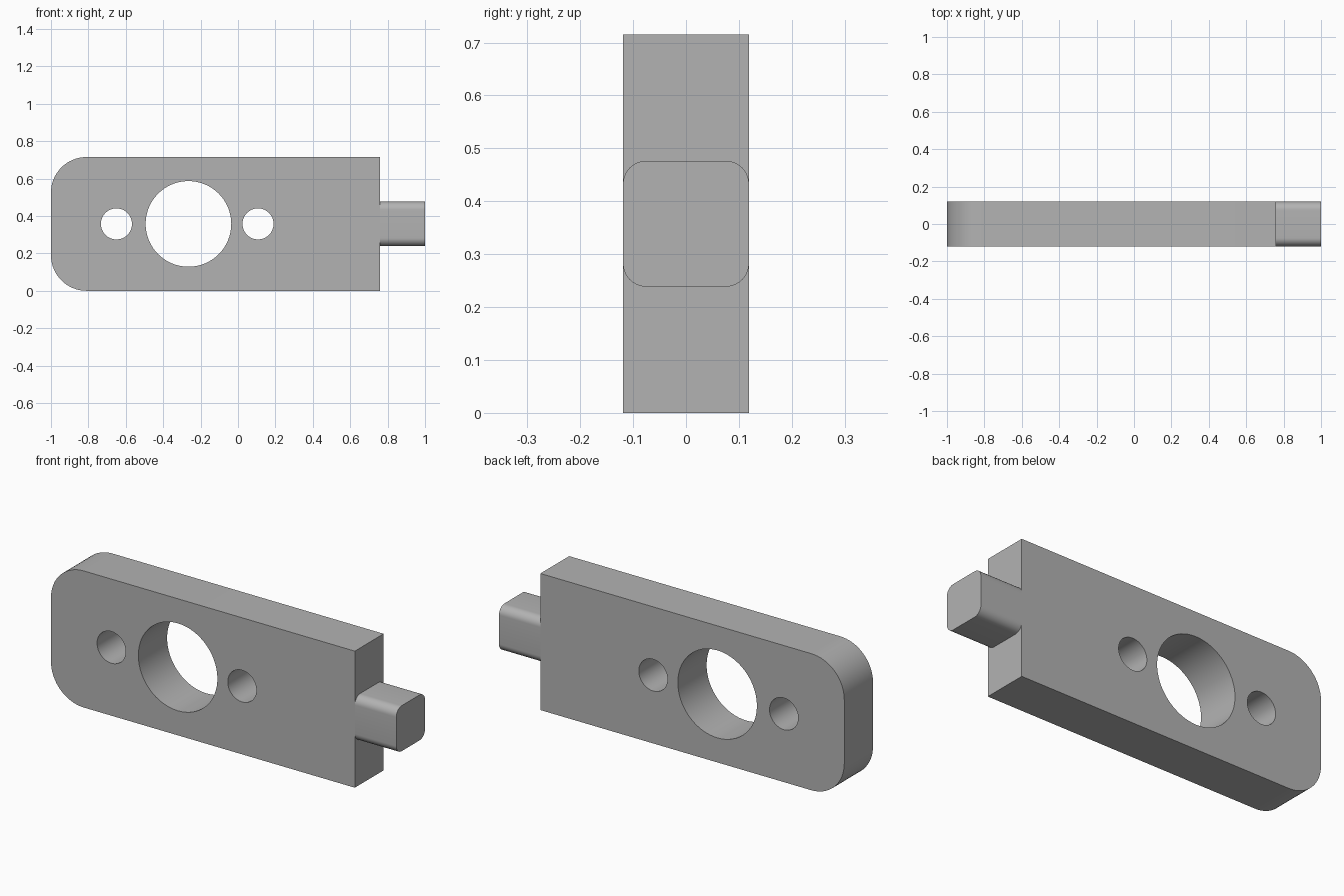
import bpy, bmesh
from math import cos, sin, pi, radians
from mathutils import Vector

cube = bpy.data.objects.get("Cube")
if cube:
    bpy.data.objects.remove(cube)

HALF_T = 0.119        # half thickness of plate and tab
HEIGHT = 0.715
MID = HEIGHT / 2
SHOULDER = 0.76       # where the plate ends and the tab begins

grey = bpy.data.materials.new("grey")
grey.use_nodes = True
grey.diffuse_color = (0.45, 0.45, 0.45, 1)
grey.node_tree.nodes["Principled BSDF"].inputs["Base Color"].default_value = (0.45, 0.45, 0.45, 1)


def arc(cx, cy, r, start, end, steps):
    """Points along an arc, angles in degrees."""
    angles = [radians(start + (end - start) * i / steps) for i in range(steps + 1)]
    return [(cx + r * cos(a), cy + r * sin(a)) for a in angles]


def prism(name, points, direction):
    """Close a ring of points and extrude it along a direction."""
    bm = bmesh.new()
    face = bm.faces.new([bm.verts.new(p) for p in points])
    side = bmesh.ops.extrude_face_region(bm, geom=[face])["geom"]
    moved = [v for v in side if isinstance(v, bmesh.types.BMVert)]
    bmesh.ops.translate(bm, verts=moved, vec=Vector(direction))
    bmesh.ops.recalc_face_normals(bm, faces=bm.faces)
    mesh = bpy.data.meshes.new(name)
    bm.to_mesh(mesh)
    bm.free()
    mesh.materials.append(grey)
    obj = bpy.data.objects.new(name, mesh)
    bpy.context.collection.objects.link(obj)
    return obj


def activate(obj):
    bpy.ops.object.select_all(action="DESELECT")
    obj.select_set(True)
    bpy.context.view_layer.objects.active = obj


# Plate: square at the tab end, rounded at the other
R = 0.19
outline = [(SHOULDER, 0), (SHOULDER, HEIGHT)]
outline += arc(-1 + R, HEIGHT - R, R, 90, 180, 16)
outline += arc(-1 + R, R, R, 180, 270, 16)
plate = prism("plate", [(x, -HALF_T, z) for x, z in outline], (0, 2 * HALF_T, 0))

# Central bore and two screw holes through the plate
for name, x, r in (("bore", -0.265, 0.229), ("outer_hole", -0.65, 0.083), ("inner_hole", 0.107, 0.083)):
    ring = arc(x, MID, r, 0, 360, 64)[:-1]
    cutter = prism(name + "_cutter", [(px, -0.2, pz) for px, pz in ring], (0, 0.4, 0))
    cutter.hide_render = True
    cut = plate.modifiers.new(name, "BOOLEAN")
    cut.operation = "DIFFERENCE"
    cut.solver = "EXACT"
    cut.object = cutter
    activate(plate)
    bpy.ops.object.modifier_apply(modifier=cut.name)
    bpy.data.objects.remove(cutter)

# Tab: square bar with rounded long edges
r = 0.044
c = HALF_T - r
section = []
for i, (sy, sz) in enumerate(((1, 1), (-1, 1), (-1, -1), (1, -1))):
    section += arc(sy * c, MID + sz * c, r, 90 * i, 90 * i + 90, 10)
tab = prism("tab", [(SHOULDER, y, z) for y, z in section], (1 - SHOULDER, 0, 0))

for obj in (plate, tab):
    activate(obj)
    bpy.ops.object.shade_smooth_by_angle(angle=radians(30))
